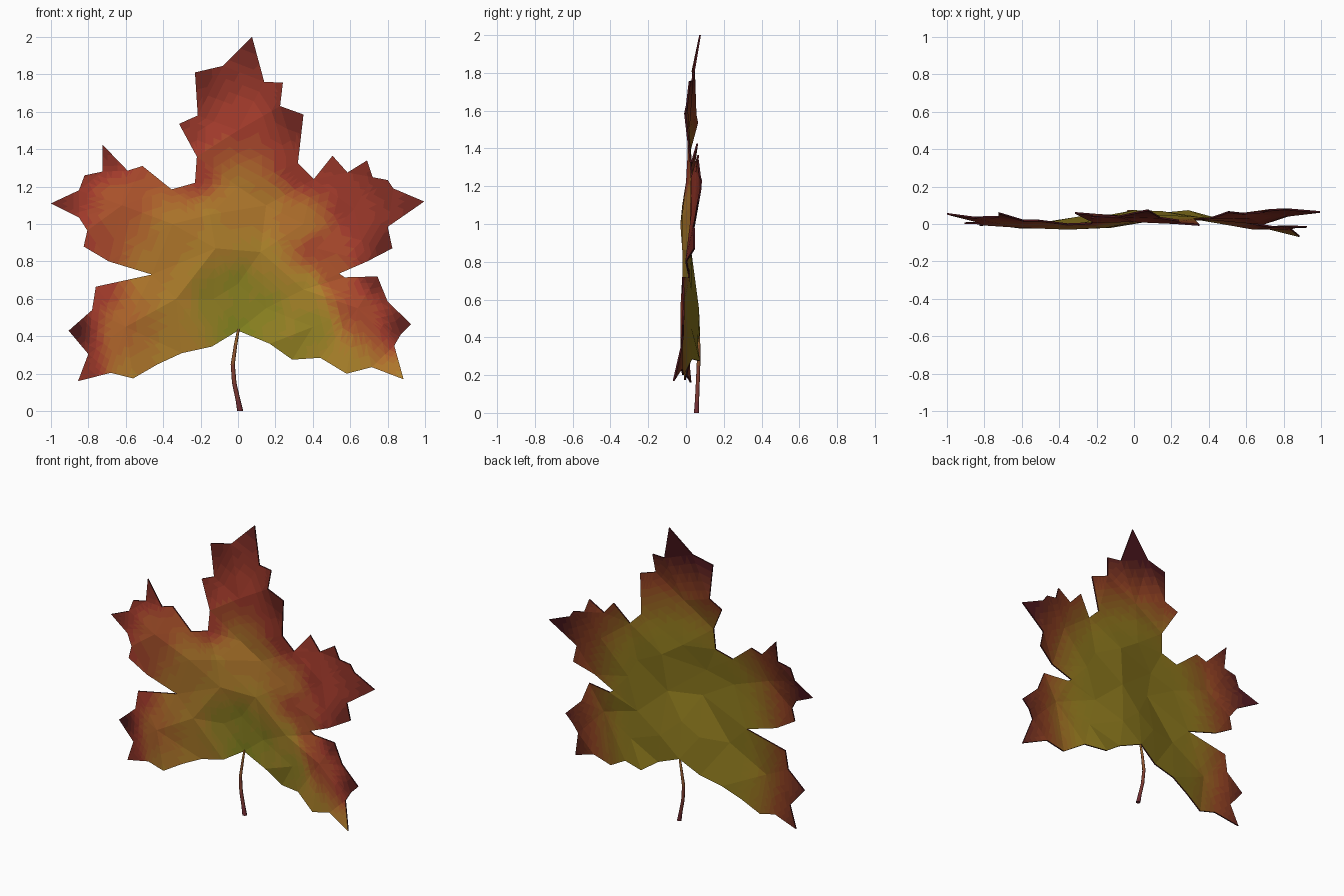
import bpy, bmesh, math
from mathutils import Vector
from mathutils.geometry import delaunay_2d_cdt

# Leaf silhouette (x, z), from stem joint round by the left
OUTLINE = [(0, .43), (-.14, .345), (-.30, .31), (-.43, .25), (-.56, .175), (-.68, .205),
    (-.855, .16), (-.80, .305), (-.905, .43), (-.78, .54), (-.76, .665), (-.46, .73),
    (-.69, .80), (-.825, .88), (-.805, .965), (-.85, 1.035), (-1, 1.11), (-.85, 1.18),
    (-.82, 1.26), (-.725, 1.28), (-.725, 1.425), (-.59, 1.285), (-.51, 1.31), (-.355, 1.185),
    (-.23, 1.22), (-.22, 1.36), (-.315, 1.535), (-.215, 1.58), (-.23, 1.81), (-.08, 1.845),
    (.075, 2), (.14, 1.76), (.24, 1.755), (.225, 1.63), (.35, 1.585), (.32, 1.325),
    (.405, 1.24), (.505, 1.365), (.585, 1.275), (.69, 1.34), (.72, 1.25), (.80, 1.235),
    (.83, 1.19), (.995, 1.12), (.80, .985), (.825, .87), (.69, .80), (.54, .735), (.57, .715),
    (.745, .72), (.80, .585), (.925, .465), (.87, .41), (.835, .35), (.885, .17), (.715, .235),
    (.58, .20), (.44, .285), (.29, .275), (.17, .36)]

# Vein points inside the blade: x, z, depth y, colour 0 green .. 1 dark
INNER = [(0, 1.5, .01, .66), (-.62, 1.1, -.02, .58), (.62, 1.08, .03, .75),
    (.64, .55, -.03, .62), (-.6, .45, -.025, .45), (0, 1.2, .03, .38), (.12, .85, .02, .27),
    (-.12, .87, -.02, .30), (0, .68, .04, .05), (-.13, .6, .03, .08), (.15, .55, .06, .06),
    (.35, .65, .02, .22), (-.33, .6, -.015, .32), (-.35, 1.0, -.03, .38), (.35, 1.0, .02, .40),
    (.4, .45, .02, .1), (.42, .87, .02, .64), (-.15, 1.05, -.02, .34), (.15, 1.1, .04, .38)]
# Rim controls: same columns
RIM = [(0, .43, .065, .0), (.29, .29, .065, .12), (.58, .2, -.02, .26), (.885, .17, -.07, .34),
    (.925, .465, -.02, .95), (.745, .72, -.02, .9), (.54, .73, .01, .6), (.825, .87, .04, .9),
    (.995, 1.12, .06, .92), (.8, 1.235, .075, .85), (.505, 1.36, .06, .78), (.34, 1.3, .02, .76),
    (.35, 1.58, -.01, .92), (.075, 2, .07, .93), (-.23, 1.8, .03, .88), (-.315, 1.535, .055, .82),
    (-.22, 1.25, .0, .68), (-.725, 1.425, .055, .88), (-1, 1.11, .05, .88), (-.82, .88, -.01, .66),
    (-.46, .73, -.01, .36), (-.76, .66, .0, .7), (-.905, .43, .0, 1), (-.855, .16, .02, .8),
    (-.56, .175, -.01, .34), (-.3, .31, .03, .3)]
CONTROLS = INNER + RIM


def sample(x, z, col):
    total = weight = 0
    for c in CONTROLS:
        w = 1 / (((c[0] - x) ** 2 + (c[1] - z) ** 2) ** 1.6 + 1e-6)
        total += w * c[col]
        weight += w
    return total / weight


# Autumn palette running from green to dark maroon
STEPS = 20
STOPS = [(0, (.25, .25, .015)), (.3, (.45, .23, .025)), (.5, (.45, .12, .025)),
         (.68, (.38, .045, .025)), (1, (.065, .009, .01))]


def gradient(name, stops):
    mats = []
    for i in range(STEPS):
        t = i / (STEPS - 1)
        for (a, ca), (b, cb) in zip(stops, stops[1:]):
            if a <= t <= b:
                c = Vector(ca).lerp(Vector(cb), (t - a) / (b - a))
                break
        m = bpy.data.materials.new(f"{name}_{i}")
        m.diffuse_color = (*c, 1)
        mats.append(m)
    return mats


FRONT = gradient("leaf_front", STOPS)
BACK = gradient("leaf_back", [(0, (.22, .18, .012)), (.35, (.27, .18, .012)),
                              (.7, (.27, .05, .015)), (1, (.07, .008, .012))])


def index(t):
    return max(0, min(STEPS - 1, round(t * (STEPS - 1))))


def back_tone(x, z):
    r = math.hypot(x, (z - .75) * (.9 if z > .75 else .5))
    return max(0, (r - .42) / .6) * .9 + .2


# Blade: triangulated silhouette, fine pieces carry the colour gradient
pts = [Vector(p) for p in OUTLINE] + [Vector(p[:2]) for p in INNER]
co, _, tris, *_ = delaunay_2d_cdt(pts, [], [list(range(len(OUTLINE)))[::-1]], 1, 1e-5)
bm = bmesh.new()
vs = [bm.verts.new((p.x, sample(p.x, p.y, 2), p.y)) for p in co]
for t in tris:
    bm.faces.new([vs[i] for i in t])
bmesh.ops.subdivide_edges(bm, edges=bm.edges[:], cuts=4, use_grid_fill=True)
bmesh.ops.triangulate(bm, faces=[f for f in bm.faces if len(f.verts) > 3])
for f in bm.faces:
    f.normal_update()
    if f.normal.y > 0:
        f.normal_flip()

# Back skin and rim wall
rim = [e for e in bm.edges if e.is_boundary]
front = bm.faces[:]
T = .009
twin = {v: bm.verts.new(v.co + Vector((0, T, 0))) for v in bm.verts[:]}
for f in front:
    c = f.calc_center_median()
    f.material_index = index(sample(c.x, c.z, 3))
    g = bm.faces.new([twin[v] for v in reversed(f.verts)])
    g.material_index = STEPS + index(back_tone(c.x, c.z))
for e in rim:
    a, b = e.verts
    g = bm.faces.new([a, b, twin[b], twin[a]])
    g.material_index = 2 * STEPS - 1
bmesh.ops.recalc_face_normals(bm, faces=bm.faces[:])


def finish(bm, name, mats):
    me = bpy.data.meshes.new(name)
    bm.to_mesh(me)
    bm.free()
    ob = bpy.data.objects.new(name, me)
    for m in mats:
        me.materials.append(m)
    bpy.context.collection.objects.link(ob)


finish(bm, "leaf_blade", FRONT + BACK)

# Stem: tapered six-sided tube along a gentle bend
PATH = [(.003, .066, .44, .007), (-.012, .068, .36, .009), (-.028, .066, .25, .011),
        (-.02, .062, .15, .012), (0, .058, .06, .013), (.012, .056, 0, .016)]
bm = bmesh.new()
rings = [[bm.verts.new((x + r * math.cos(k * math.pi / 3), y + r * math.sin(k * math.pi / 3), z))
          for k in range(6)] for x, y, z, r in PATH]
for i, (a, b) in enumerate(zip(rings, rings[1:])):
    for k in range(6):
        f = bm.faces.new([a[k], a[k - 1], b[k - 1], b[k]])
        f.material_index = i
        f.smooth = True
bm.faces.new(rings[0])
bm.faces.new(rings[-1]).material_index = 4
bmesh.ops.recalc_face_normals(bm, faces=bm.faces[:])
stem = gradient("stem", [(0, (.35, .14, .03)), (.4, (.22, .05, .03)), (1, (.13, .015, .03))])
finish(bm, "leaf_stem", stem[::4])
